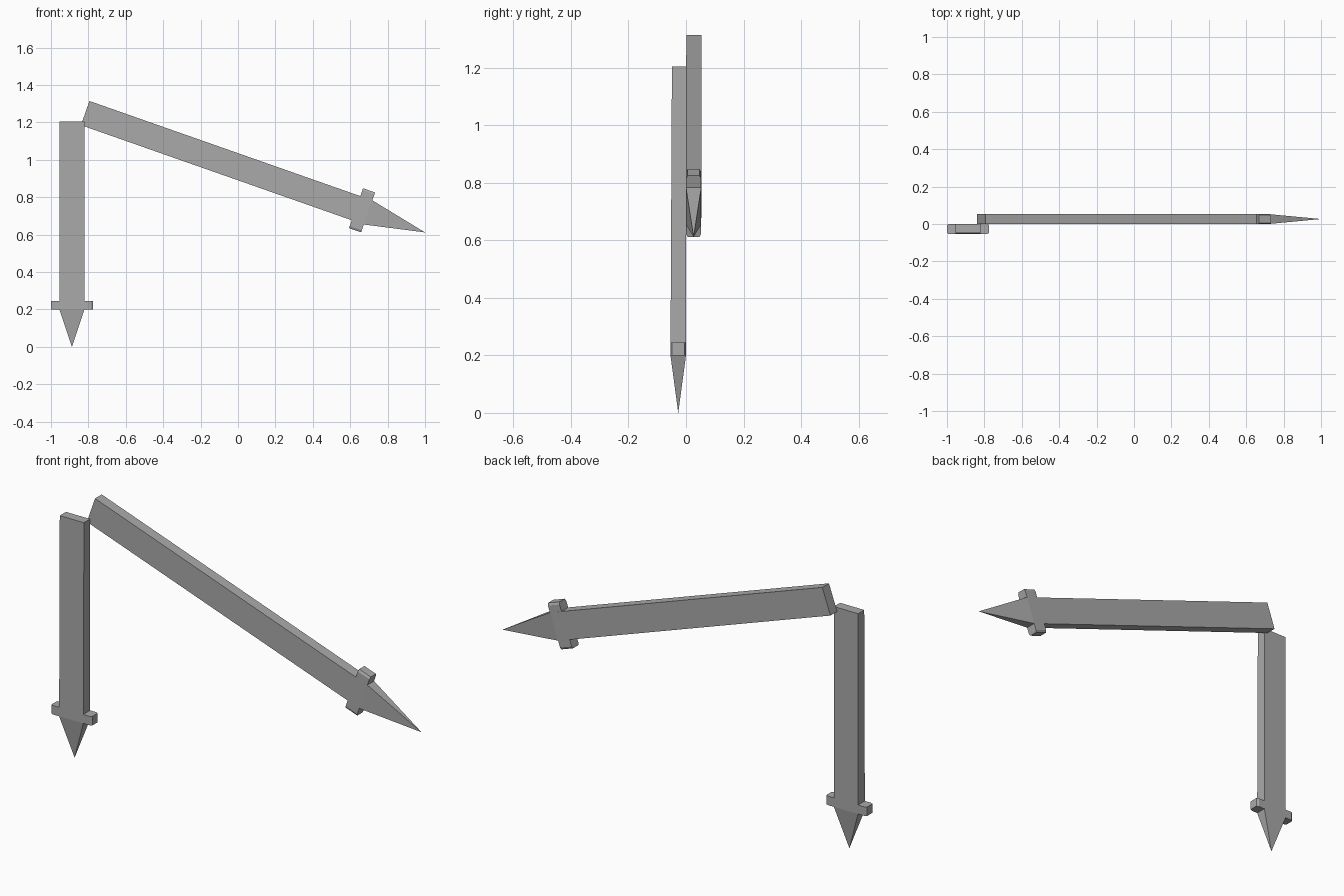
import bpy
import bmesh
from math import radians
from mathutils import Vector

cube = bpy.data.objects.get("Cube")
if cube:
    bpy.data.objects.remove(cube, do_unlink=True)

# Single grey finish
grey = bpy.data.materials.new("grey")
grey.use_nodes = True
colour = (0.4, 0.4, 0.4, 1)
grey.diffuse_color = colour
grey.node_tree.nodes["Principled BSDF"].inputs["Base Color"].default_value = colour


def solid(name, points):
    """Flat-faced convex solid around the given points."""
    bm = bmesh.new()
    for p in points:
        bm.verts.new(p)
    bmesh.ops.convex_hull(bm, input=bm.verts[:])
    bmesh.ops.dissolve_limit(bm, angle_limit=radians(0.2),
                             verts=bm.verts[:], edges=bm.edges[:])
    bmesh.ops.recalc_face_normals(bm, faces=bm.faces[:])
    mesh = bpy.data.meshes.new(name)
    bm.to_mesh(mesh)
    bm.free()
    mesh.materials.append(grey)
    obj = bpy.data.objects.new(name, mesh)
    bpy.context.collection.objects.link(obj)


def make_hand(name, start, tip, width, guard, near, far):
    """Pointed bar with a crossguard; near and far are depth ranges in y."""
    origin = Vector((start[0], 0, start[1]))
    axis = Vector((tip[0], 0, tip[1])) - origin
    length = axis.length
    axis.normalize()
    across = Vector((-axis.z, 0, axis.x))

    def at(u, v, y):
        return origin + axis * u + across * v + Vector((0, y, 0))

    half = width / 2
    middle = sum(far) / 2
    g0, g1 = guard

    # Bar and its pyramid point
    corners = [at(u, side * half, y)
               for u, depth in ((0, near), (g1, far))
               for side in (-1, 1) for y in depth]
    solid(name + "_blade", corners + [at(length, 0, middle)])

    # Crossguard lugs with bevelled outer ends
    for side, label in ((-1, "a"), (1, "b")):
        points = []
        for v, inset in ((half, 0), (0.102, 0), (0.113, 0.006)):
            for u in (g0, g1):
                points += [at(u, side * v, far[0] + inset),
                           at(u, side * v, far[1] - inset)]
        solid(name + "_guard_" + label, points)


make_hand("short_hand", (-0.888, 1.205), (-0.888, 0), 0.134,
          (0.96, 1.005), (-0.049, 0), (-0.054, 0))
make_hand("long_hand", (-0.817, 1.25), (1.0, 0.612), 0.137,
          (1.535, 1.603), (0.001, 0.054), (0, 0.053))
